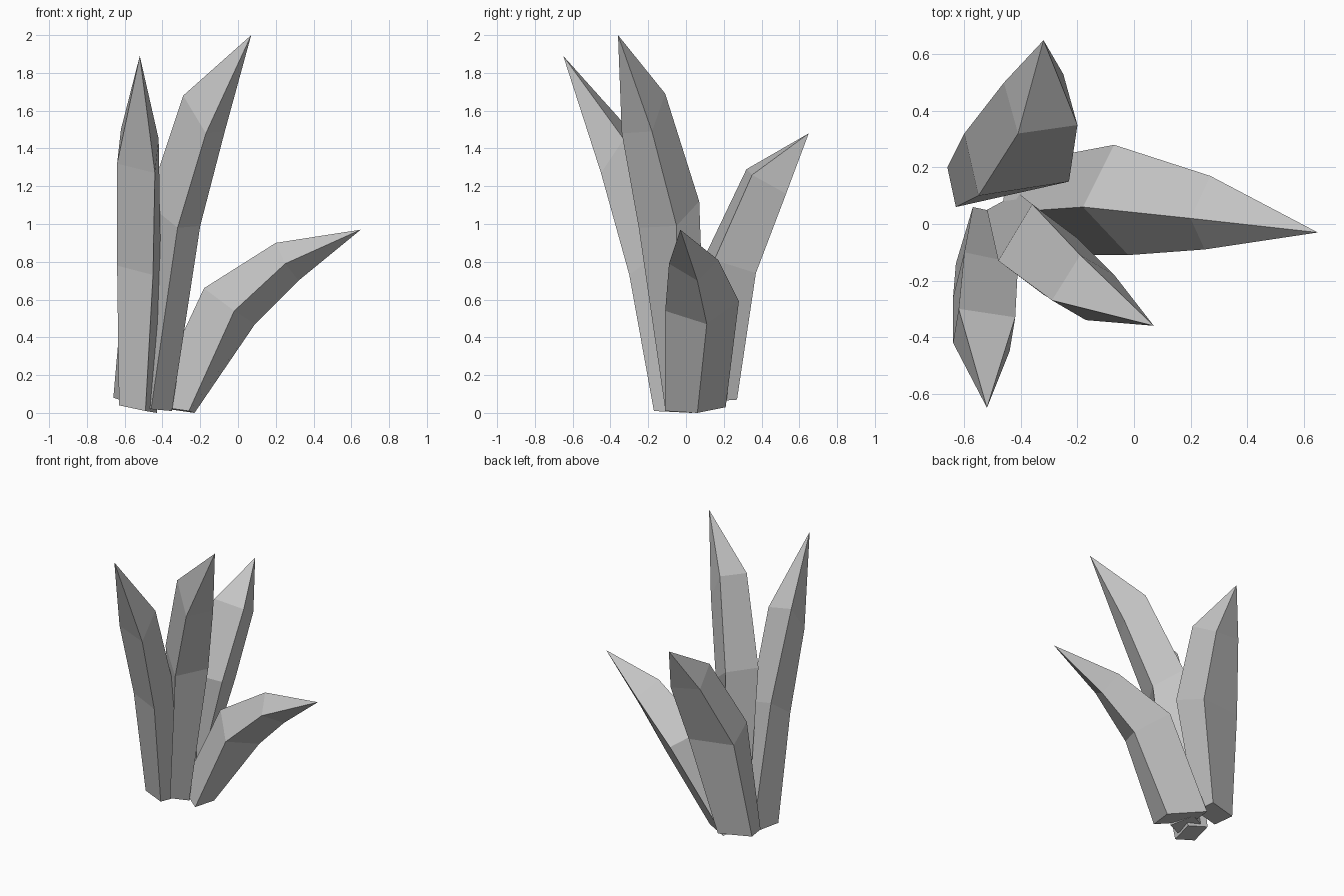
import bpy
import bmesh
from mathutils import Vector

default_cube = bpy.data.objects.get("Cube")
if default_cube:
    bpy.data.objects.remove(default_cube, do_unlink=True)


def make_material(name, colour):
    material = bpy.data.materials.new(name)
    material.use_nodes = True
    material.diffuse_color = colour
    shader = material.node_tree.nodes["Principled BSDF"]
    shader.inputs["Base Color"].default_value = colour
    return material


stone_grey = make_material("stone_grey", (.55, .55, .55, 1))


def section(corner, across, behind):
    """Four-sided cross-section; the last corner completes the parallelogram."""
    corner, across, behind = Vector(corner), Vector(across), Vector(behind)
    return [corner, across, across + behind - corner, behind]


def make_blade(name, tip, base, middle, upper):
    """Flat-faced blade: closed base, two side bands and a pointed end."""
    bm = bmesh.new()
    rings = [[bm.verts.new(point) for point in section(*corners)]
             for corners in (base, middle, upper)]
    point = bm.verts.new(tip)
    bm.faces.new(reversed(rings[0]))
    for side in range(4):
        following = (side + 1) % 4
        for low, high in zip(rings, rings[1:]):
            bm.faces.new((low[side], low[following],
                          high[following], high[side]))
        bm.faces.new((rings[-1][side], rings[-1][following], point))
    bmesh.ops.recalc_face_normals(bm, faces=bm.faces)

    mesh = bpy.data.meshes.new(name)
    bm.to_mesh(mesh)
    bm.free()
    mesh.materials.append(stone_grey)
    blade = bpy.data.objects.new(name, mesh)
    bpy.context.collection.objects.link(blade)
    return blade


# Upright blade leaning to the front
make_blade(
    "front_blade",
    tip=(-.52, -.65, 1.89),
    base=((-.63, -.14, .04), (-.49, -.17, .01), (-.57, .06, .03)),
    middle=((-.64, -.26, .78), (-.45, -.3, .73), (-.6, -.1, .9)),
    upper=((-.64, -.42, 1.32), (-.44, -.45, 1.27), (-.62, -.3, 1.5)),
)

# Tallest blade in the middle of the cluster
make_blade(
    "tall_blade",
    tip=(.07, -.36, 2),
    base=((-.52, .05, .04), (-.46, -.11, .02), (-.41, .11, .03)),
    middle=((-.48, -.13, 1.11), (-.32, -.25, .98), (-.36, .07, 1.12)),
    upper=((-.29, -.27, 1.68), (-.17, -.34, 1.48), (-.19, -.11, 1.69)),
)

# Wide blade leaning to the back
make_blade(
    "back_blade",
    tip=(-.32, .65, 1.48),
    base=((-.63, .06, .07), (-.41, .13, .06), (-.66, .2, .08)),
    middle=((-.55, .1, .83), (-.23, .15, .81), (-.6, .32, .76)),
    upper=((-.41, .32, 1.29), (-.2, .35, 1.26), (-.46, .5, 1.19)),
)

# Low blade spreading out to the left
make_blade(
    "low_blade",
    tip=(.65, -.03, .97),
    base=((-.47, .04, .04), (-.26, -.11, .01), (-.44, .21, .03)),
    middle=((-.18, .06, .66), (-.02, -.11, .54), (-.07, .28, .59)),
    upper=((.2, .02, .9), (.25, -.09, .79), (.27, .17, .81)),
)
